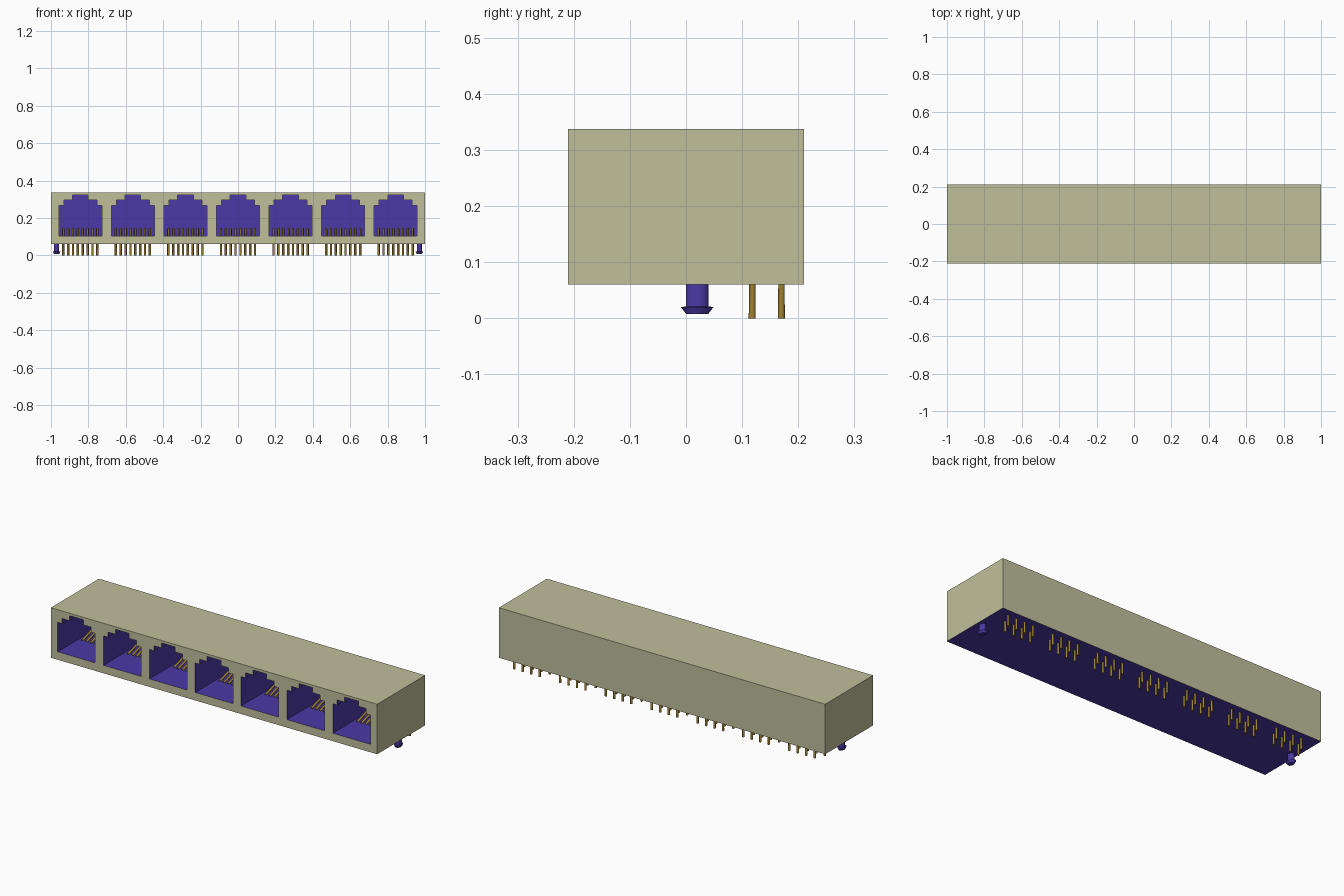
import bpy, bmesh, math
from mathutils import Vector

if "Cube" in bpy.data.objects:
    bpy.data.objects.remove(bpy.data.objects["Cube"])


def material(name, rgb):
    m = bpy.data.materials.new(name)
    m.use_nodes = True
    m.diffuse_color = (*rgb, 1)
    m.node_tree.nodes["Principled BSDF"].inputs["Base Color"].default_value = (*rgb, 1)
    return m


beige = material("beige shell", (0.53, 0.52, 0.33))
purple = material("purple plastic", (0.07, 0.042, 0.38))
gold = material("dark gold", (0.36, 0.23, 0.03))

PORTS = [(i - 3) * 0.281 for i in range(7)]
FRONT, BACK, CAVITY_BACK = -0.21, 0.21, 0.19
BOTTOM, TOP, FLOOR = 0.06, 0.337, 0.104


def add_mesh(name, bm, *mats):
    me = bpy.data.meshes.new(name)
    bm.to_mesh(me)
    bm.free()
    for m in mats:
        me.materials.append(m)
    ob = bpy.data.objects.new(name, me)
    bpy.context.collection.objects.link(ob)
    return ob


# Housing: shell with stepped jack openings sunk into the front
bm = bmesh.new()


def ring(points, y):
    return [bm.verts.new((x, y, z)) for x, z in points]


def tube(a, b, mats):
    """Join two rings with side faces and close the second ring."""
    n = len(a)
    for i in range(n):
        j = (i + 1) % n
        bm.faces.new((a[i], a[j], b[j], b[i])).material_index = mats[i % len(mats)]


def outline(verts):
    return [bm.edges.new((v, verts[(i + 1) % len(verts)])) for i, v in enumerate(verts)]


box = [(-1, BOTTOM), (1, BOTTOM), (1, TOP), (-1, TOP)]
outer = ring(box, FRONT)
front_edges = outline(outer)

right_half = [(0.115, FLOOR), (0.115, 0.267), (0.088, 0.267),
              (0.088, 0.295), (0.042, 0.295), (0.042, 0.323)]
opening = right_half + [(-x, z) for x, z in reversed(right_half)]
mouths = []
for cx in PORTS:
    mouth = ring([(cx + x, z) for x, z in opening], FRONT)
    front_edges += outline(mouth)
    mouths.append(mouth)
bmesh.ops.triangle_fill(bm, edges=front_edges, use_beauty=True, normal=Vector((0, -1, 0)))

# Outer walls: purple underside, beige elsewhere
rear = ring(box, BACK)
tube(outer, rear, [1, 0, 0, 0])
bm.faces.new(rear)

# Purple cavities
for cx, mouth in zip(PORTS, mouths):
    inner = ring([(cx + x, z) for x, z in opening], CAVITY_BACK)
    tube(mouth, inner, [1])
    bm.faces.new(inner).material_index = 1
bmesh.ops.recalc_face_normals(bm, faces=bm.faces)
add_mesh("housing", bm, beige, purple)

# Contact pins: two staggered rows, each bent forward inside its cavity
for p, cx in enumerate(PORTS):
    curve = bpy.data.curves.new(f"contact_pins_{p + 1}", "CURVE")
    curve.dimensions = "3D"
    curve.bevel_depth = 0.0063
    curve.bevel_resolution = 2
    curve.use_fill_caps = True
    curve.materials.append(gold)
    for i in range(8):
        x = cx + (i - 3.5) * 0.026
        row = 0.17 if i % 2 else 0.118
        path = [(x, row, 0), (x, row, 0.142), (x, 0.10, 0.142), (x, -0.03, FLOOR)]
        spline = curve.splines.new("POLY")
        spline.points.add(len(path) - 1)
        for pt, co in zip(spline.points, path):
            pt.co = (*co, 1)
    ob = bpy.data.objects.new(curve.name, curve)
    bpy.context.collection.objects.link(ob)

# Mounting pegs: flattened shaft with a flared, chamfered tip
PEG = [(0.02, 0.008), (0.029, 0.02), (0.02, 0.021), (0.02, 0.062)]
for name, side in (("left_peg", 1), ("right_peg", -1)):
    bm = bmesh.new()
    n = 24
    rings = []
    for r, z in PEG:
        rings.append([bm.verts.new((side * 0.97 + 0.7 * r * math.cos(2 * math.pi * k / n),
                                    0.02 + r * math.sin(2 * math.pi * k / n), z))
                      for k in range(n)])
    for a, b in zip(rings, rings[1:]):
        tube(a, b, [0])
    bm.faces.new(rings[0])
    bm.faces.new(rings[-1])
    bmesh.ops.recalc_face_normals(bm, faces=bm.faces)
    peg = add_mesh(name, bm, purple)
    bpy.ops.object.select_all(action="DESELECT")
    peg.select_set(True)
    bpy.context.view_layer.objects.active = peg
    bpy.ops.object.shade_smooth_by_angle(angle=math.radians(30))
